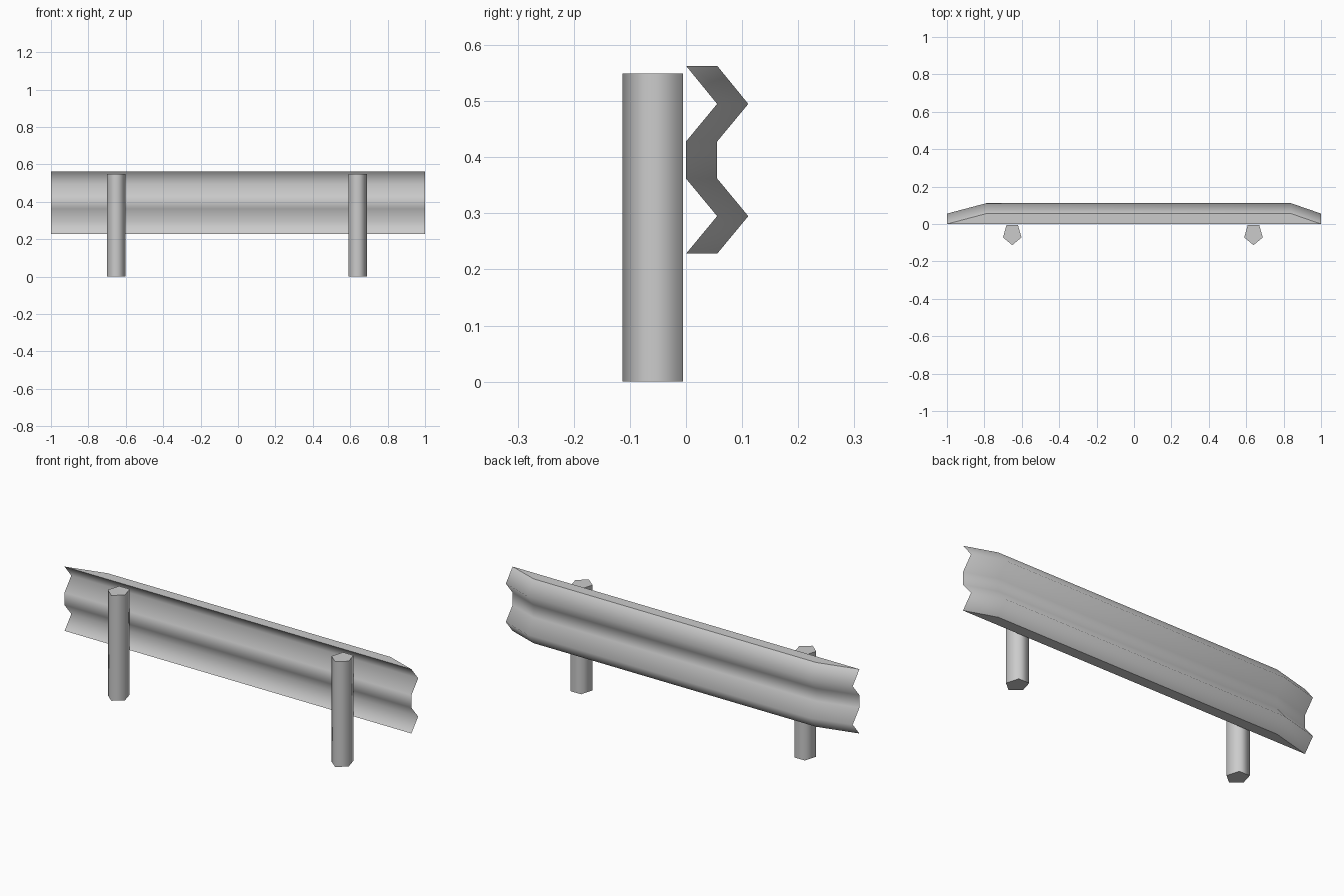
import bpy, bmesh, math

cube = bpy.data.objects.get("Cube")
if cube:
    bpy.data.objects.remove(cube, do_unlink=True)

# Single galvanised metal colour
steel = bpy.data.materials.new("galvanised grey")
steel.use_nodes = True
colour = (0.6, 0.6, 0.6, 1)
steel.diffuse_color = colour
steel.node_tree.nodes["Principled BSDF"].inputs["Base Color"].default_value = colour


def finish(bm, name):
    """Smooth the sides, keep horizontal caps flat and knife edges sharp."""
    bmesh.ops.recalc_face_normals(bm, faces=bm.faces)
    bm.normal_update()
    for face in bm.faces:
        face.smooth = abs(face.normal.z) < 0.95
    for edge in bm.edges:
        edge.smooth = (edge.calc_face_angle(0) < math.radians(85)
                       and all(f.smooth for f in edge.link_faces))
    mesh = bpy.data.meshes.new(name)
    bm.to_mesh(mesh)
    bm.free()
    mesh.materials.append(steel)
    obj = bpy.data.objects.new(name, mesh)
    bpy.context.collection.objects.link(obj)
    return obj


# Rail: double wave profile, its back tapering to a thin edge at both ends
DEPTH = 0.0555
profile = [(0, 0.563), (DEPTH, 0.495), (0, 0.428),
           (0, 0.362), (DEPTH, 0.295), (0, 0.228)]
bm = bmesh.new()
rows = []
for y, z in profile:
    corners = [(-1, y), (1, y), (0.84, y + DEPTH), (-0.79, y + DEPTH)]
    rows.append([bm.verts.new((x, yy, z)) for x, yy in corners])
for upper, lower in zip(rows, rows[1:]):
    for i in range(4):
        j = (i + 1) % 4
        bm.faces.new((upper[i], upper[j], lower[j], lower[i]))
bm.faces.new(rows[0])
bm.faces.new(rows[-1])
finish(bm, "rail")


# Posts: five-sided columns with a corner pointing forward
def post(name, x):
    bm = bmesh.new()
    ring = []
    for i in range(5):
        a = math.tau * i / 5
        ring.append(bm.verts.new((0.052 * math.sin(a), -0.0595 * math.cos(a), 0)))
    base = bm.faces.new(ring)
    top = bmesh.ops.extrude_face_region(bm, geom=[base], use_keep_orig=True)["geom"]
    bmesh.ops.translate(bm, vec=(0, 0, 0.549),
                        verts=[v for v in top if isinstance(v, bmesh.types.BMVert)])
    finish(bm, name).location = (x, -0.0535, 0)


post("right_post", -0.651)
post("left_post", 0.639)
